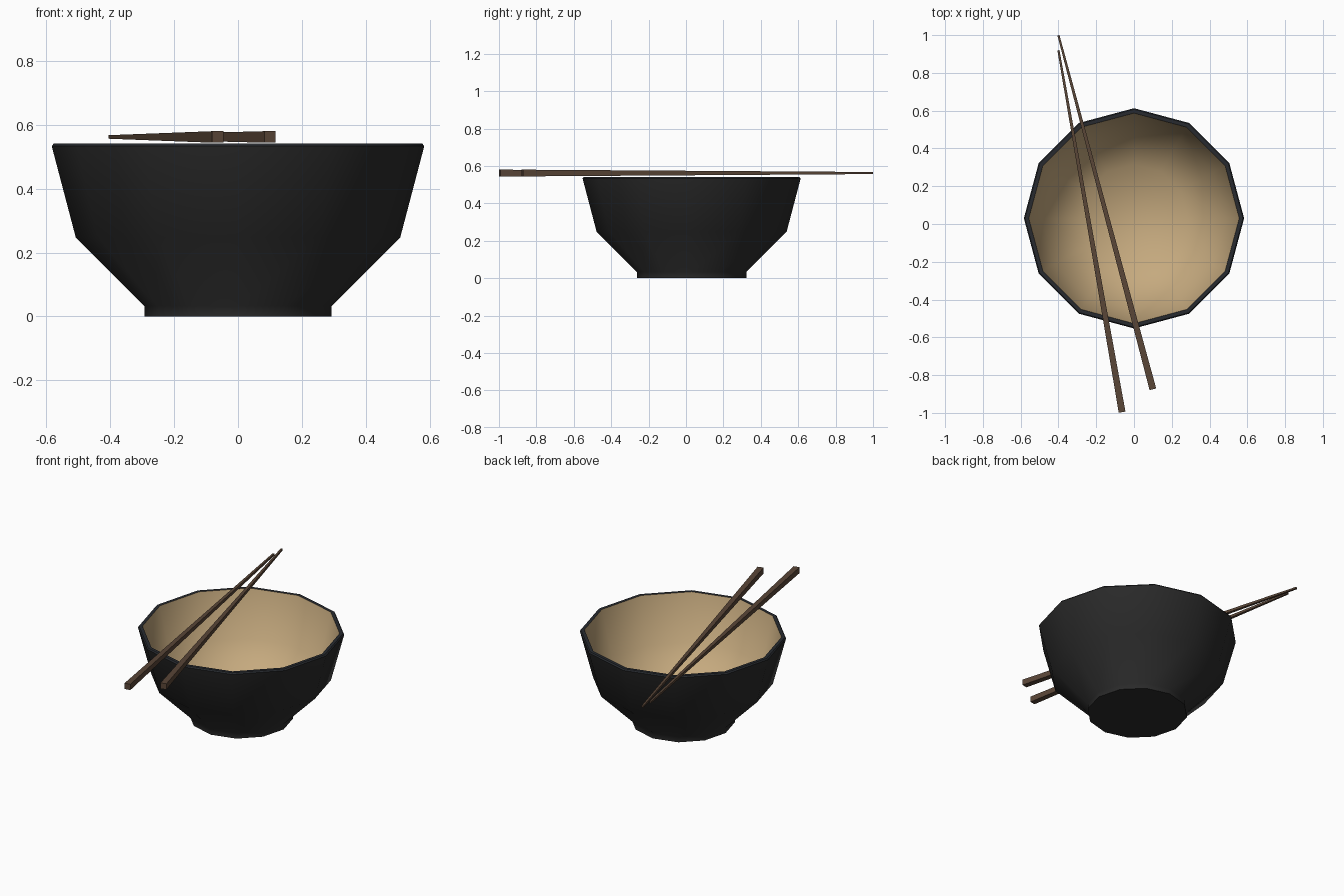
import bpy, bmesh, math
from mathutils import Vector

if "Cube" in bpy.data.objects:
    bpy.data.objects.remove(bpy.data.objects["Cube"])


def material(name, rgb):
    mat = bpy.data.materials.new(name)
    mat.use_nodes = True
    colour = (*rgb, 1)
    mat.diffuse_color = colour
    mat.node_tree.nodes["Principled BSDF"].inputs["Base Color"].default_value = colour
    return mat


charcoal = material("charcoal", (0.023, 0.023, 0.023))
rim_slate = material("rim slate", (0.02, 0.023, 0.028))
tan = material("tan glaze", (0.56, 0.4, 0.21))
brown = material("dark wood", (0.1, 0.06, 0.038))


def make_object(name, bm, mats):
    bmesh.ops.recalc_face_normals(bm, faces=bm.faces)
    mesh = bpy.data.meshes.new(name)
    bm.to_mesh(mesh)
    bm.free()
    obj = bpy.data.objects.new(name, mesh)
    for mat in mats:
        mesh.materials.append(mat)
    bpy.context.collection.objects.link(obj)
    return obj


def bridge(bm, a, b, mat=0):
    n = len(a)
    for i in range(n):
        j = (i + 1) % n
        bm.faces.new((a[i], a[j], b[j], b[i])).material_index = mat


# Bowl: twelve-sided lathe, (radius, height, material of the band that follows)
SIDES = 12
CENTRE = Vector((0, 0.03, 0))
profile = [(0.293, 0, 0), (0.293, 0.033, 0), (0.508, 0.248, 0), (0.583, 0.533, 1),
           (0.577, 0.541, 1), (0.557, 0.541, 2), (0.487, 0.26, 2), (0.285, 0.06, 2)]
bm = bmesh.new()
rings = []
for radius, z, _ in profile:
    angles = [math.tau * i / SIDES for i in range(SIDES)]
    rings.append([bm.verts.new(CENTRE + Vector((radius * math.cos(a), radius * math.sin(a), z)))
                  for a in angles])
for (lower, upper), (_, _, mat) in zip(zip(rings, rings[1:]), profile):
    bridge(bm, lower, upper, mat)
bm.faces.new(rings[0])                        # underside
bm.faces.new(rings[-1]).material_index = 2    # inner floor
bowl = make_object("bowl", bm, [charcoal, rim_slate, tan])
bpy.context.view_layer.objects.active = bowl
bowl.select_set(True)
bpy.ops.object.shade_smooth_by_angle(angle=math.radians(50))


# Chopsticks: square tapered bars lying across the rim
def chopstick(name, handle, tip):
    handle, tip = Vector((*handle, 0.562)), Vector((*tip, 0.562))
    side = (tip - handle).normalized().cross(Vector((0, 0, 1)))
    bm = bmesh.new()
    ends = []
    for point, half in ((handle, 0.018), (tip, 0.0055)):
        ends.append([bm.verts.new(point + side * sx * half + Vector((0, 0, sz * half)))
                     for sx, sz in ((-1, -1), (1, -1), (1, 1), (-1, 1))])
        bm.faces.new(ends[-1])
    bridge(bm, *ends)
    make_object(name, bm, [brown])


chopstick("right_chopstick", (-0.063, -0.996), (-0.4, 0.92))
chopstick("left_chopstick", (0.1, -0.875), (-0.4, 0.999))
